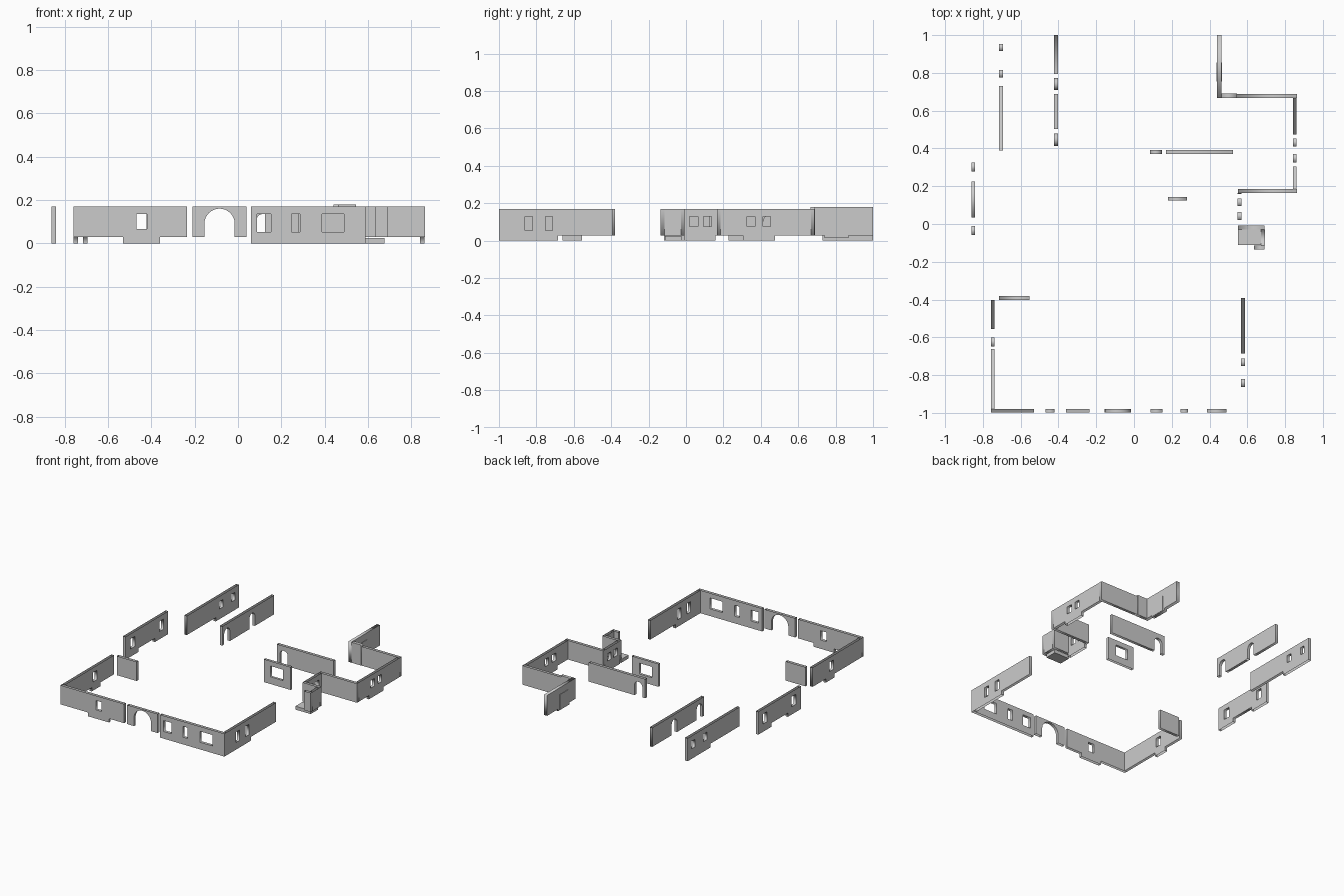
import bpy, bmesh, math

if "Cube" in bpy.data.objects:
    bpy.data.objects.remove(bpy.data.objects["Cube"])

TOP, BASE, T = 0.17, 0.028, 0.0205


def spline(curve, pts):
    s = curve.splines.new('POLY')
    s.points.add(len(pts) - 1)
    for p, (u, z) in zip(s.points, pts):
        p.co = (u, z, 0, 1)
    s.use_cyclic_u = True


def arch(a, b, crown, z0):
    """Doorway outline from a to b with a half-round head."""
    r, m = (b - a) / 2, (a + b) / 2
    pts = [(a, z0)]
    for i in range(17):
        t = math.pi * (1 - i / 16)
        pts.append((m + r * math.cos(t), crown - r + r * math.sin(t)))
    return pts + [(b, z0)]


def wall(name, axis, c, u0, u1, drops=(), windows=(), doors=(),
         top=TOP, low=0.0, thick=T, closed=False):
    """Hollow wall panel along an axis: open top, bottom cap only on the raised plinth.
    drops: (a, b) reach down to low; doors: (section start, end, arch start, end, crown)."""
    feats = [(a, [(a, BASE), (a, low), (b, low), (b, BASE)]) for a, b in drops]
    feats += [(d[0], [(d[0], BASE)] + arch(d[2], d[3], d[4], BASE) + [(d[1], BASE)]) for d in doors]
    raw = [(u0, top), (u0, BASE)]
    for _, pts in sorted(feats):
        raw += pts
    raw += [(u1, BASE), (u1, top)]
    pts = []
    for p in raw:
        if not pts or math.dist(p, pts[-1]) > 1e-5:
            pts.append(p)
    # a drop that reaches a wall end needs no plinth corner there
    for a, b in drops:
        for e, end in ((a, u0), (b, u1)):
            if abs(e - end) < 1e-5:
                pts = [p for p in pts if p != (e, BASE)]
    cu = bpy.data.curves.new(name, 'CURVE')
    cu.dimensions, cu.fill_mode, cu.extrude = '2D', 'BOTH', thick / 2
    spline(cu, pts)
    for a, b, z0, z1 in windows:
        spline(cu, [(a, z0), (b, z0), (b, z1), (a, z1)])
    tmp = bpy.data.objects.new(name + "_profile", cu)
    bpy.context.collection.objects.link(tmp)
    bpy.context.view_layer.update()
    dg = bpy.context.evaluated_depsgraph_get()
    me = bpy.data.meshes.new_from_object(tmp.evaluated_get(dg))
    bpy.data.objects.remove(tmp)
    bm = bmesh.new()
    bm.from_mesh(me)
    bmesh.ops.remove_doubles(bm, verts=bm.verts, dist=1e-5)
    for v in bm.verts:
        u, z, w = v.co
        v.co = (u, c + w, z) if axis == 'x' else (c + w, u, z)
    bmesh.ops.recalc_face_normals(bm, faces=bm.faces)
    k = 0 if axis == 'x' else 1
    kill = []
    for f in bm.faces:
        m = f.calc_center_median()
        flat = max(v.co.z for v in f.verts) - min(v.co.z for v in f.verts) < 1e-4
        under_door = any(d[0] < m[k] < d[1] for d in doors) and m.z < BASE + 1e-4
        if flat and not closed and (m.z > top - 1e-3 or m.z < BASE - 1e-3 or under_door):
            kill.append(f)
    bmesh.ops.delete(bm, geom=kill, context='FACES')
    bm.to_mesh(me)
    bm.free()
    ob = bpy.data.objects.new(name, me)
    bpy.context.collection.objects.link(ob)


def box(name, x0, x1, y0, y1, z0, z1):
    bpy.ops.mesh.primitive_cube_add(size=1, location=((x0 + x1) / 2, (y0 + y1) / 2, (z0 + z1) / 2))
    ob = bpy.context.object
    ob.name = name
    ob.scale = (x1 - x0, y1 - y0, z1 - z0)


# Front walls
wall("front_wall_left", 'x', -0.989, -0.758, -0.235, [(-0.53, -0.36)],
     [(-0.468, -0.42, 0.065, 0.134)])
wall("front_arch_wall", 'x', -0.989, -0.21, 0.04, doors=[(-0.21, 0.04, -0.155, -0.015, 0.16)])
wall("front_wall_right", 'x', -0.989, 0.06, 0.588, [(0.06, 0.588)],
     [(0.088, 0.152, 0.053, 0.134), (0.247, 0.286, 0.053, 0.134), (0.387, 0.49, 0.053, 0.134)])
wall("front_right_side", 'y', 0.578, -0.979, -0.392, [(-0.979, -0.685)],
     [(-0.862, -0.82, 0.053, 0.13), (-0.752, -0.713, 0.053, 0.13)])
wall("front_left_side", 'y', -0.748, -0.979, -0.402, [(-0.661, -0.556)],
     [(-0.648, -0.602, 0.065, 0.134)])
wall("left_return_wall", 'x', -0.391, -0.714, -0.552)

# Left walls
wall("left_middle_wall", 'y', -0.851, -0.118, 0.382, [(-0.118, 0.035), (0.226, 0.382)],
     [(-0.058, -0.01, 0.058, 0.132), (0.278, 0.326, 0.058, 0.132)])
wall("left_back_wall", 'y', -0.704, 0.39, 1.0, [(0.73, 1.0)],
     [(0.776, 0.815, 0.075, 0.13), (0.916, 0.954, 0.075, 0.13)])

# Inner walls
wall("inner_arcade_wall", 'y', -0.413, 0.391, 1.0,
     doors=[(0.391, 0.503, 0.413, 0.48, 0.135), (0.688, 0.794, 0.71, 0.773, 0.135)])
wall("inner_arch_wall", 'x', 0.382, 0.06, 0.524, doors=[(0.06, 0.17, 0.084, 0.148, 0.135)])
wall("inner_window_wall", 'x', 0.134, 0.125, 0.345, [(0.125, 0.345)],
     [(0.179, 0.28, 0.053, 0.134)], thick=0.018)

# Right wing
wall("right_wing_back", 'x', 0.678, 0.545, 0.862)
wall("right_wing_side", 'y', 0.851, 0.185, 0.668, [(0.305, 0.475)],
     [(0.326, 0.37, 0.075, 0.13), (0.411, 0.453, 0.075, 0.13)])
wall("right_wing_front", 'x', 0.175, 0.55, 0.862)
wall("right_window_wall", 'y', 0.559, -0.012, 0.165, [(-0.012, 0.158)],
     [(0.02, 0.064, 0.075, 0.13), (0.094, 0.136, 0.075, 0.13)])

# Small porch with floor slab
wall("porch_back", 'x', -0.018, 0.55, 0.692)
wall("porch_side", 'y', 0.682, -0.115, -0.028)
wall("porch_front", 'x', -0.125, 0.635, 0.692)
box("porch_floor", 0.55, 0.675, -0.112, -0.025, 0.0, 0.025)

# Taller back corner with a door panel
wall("back_corner_side", 'y', 0.452, 0.666, 1.0, [(0.74, 0.87)], top=0.18, low=0.013,
     thick=0.024, closed=True)
wall("back_corner_front", 'x', 0.678, 0.464, 0.545, top=0.18, thick=0.024, closed=True)
box("back_door_panel", 0.437, 0.467, 0.755, 0.855, 0.016, 0.13)
